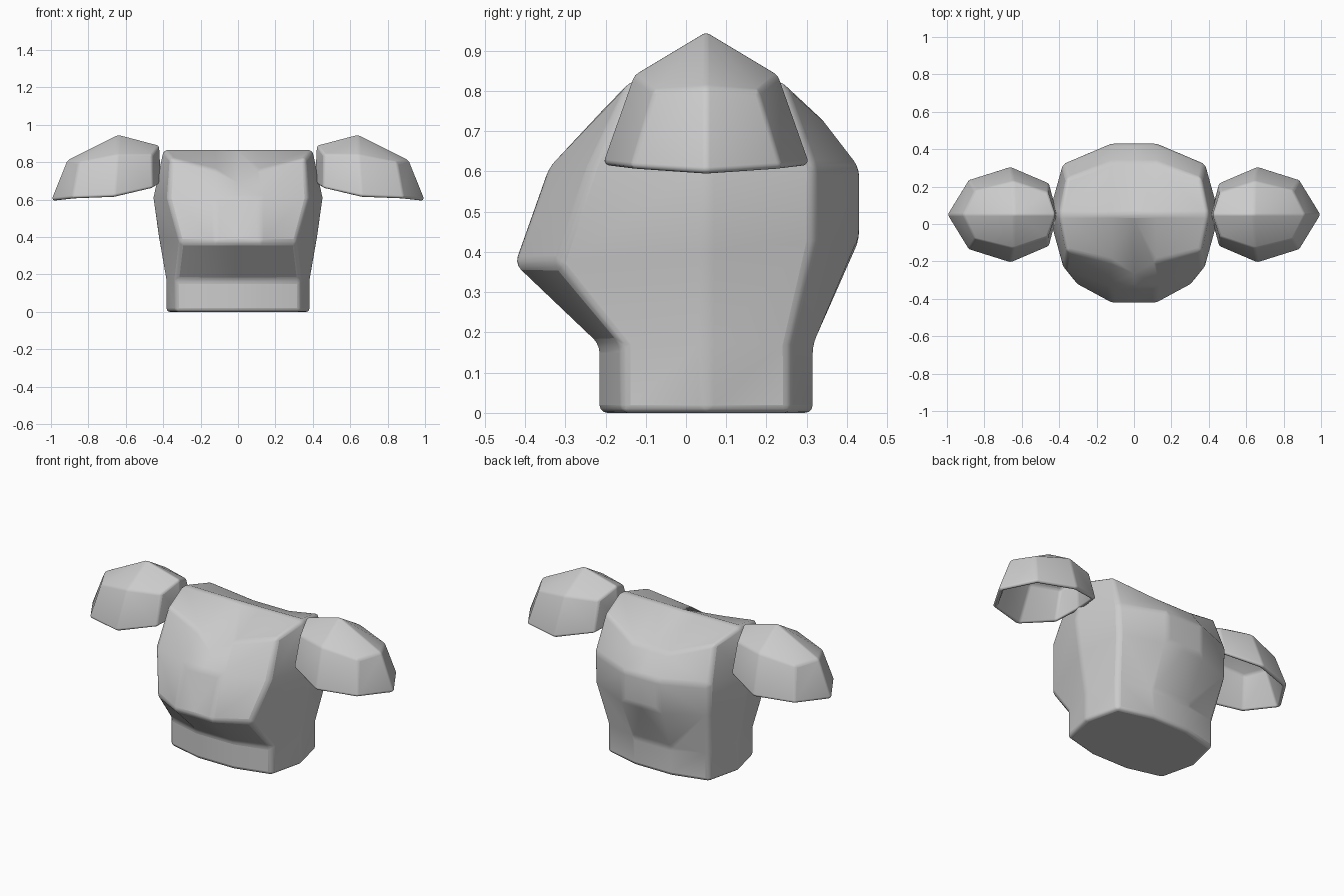
import bpy, bmesh

if "Cube" in bpy.data.objects:
    bpy.data.objects.remove(bpy.data.objects["Cube"])


def make_object(name, verts, faces, axes, location=(0, 0, 0), thickness=0, bevel=0.02):
    """Mesh from half (or quarter) of a shape, mirrored, optionally shelled, and rounded."""
    bm = bmesh.new()
    vs = [bm.verts.new(v) for v in verts]
    for f in faces:
        bm.faces.new([vs[i] for i in f])
    bmesh.ops.recalc_face_normals(bm, faces=bm.faces)
    # the widest face pointing the wrong way means the open shell is inside out
    flow = sum(f.normal.z * f.calc_area() * (f.calc_center_median().z - 0.6) for f in bm.faces)
    if flow < 0:
        bmesh.ops.reverse_faces(bm, faces=bm.faces)
    me = bpy.data.meshes.new(name)
    bm.to_mesh(me)
    bm.free()
    ob = bpy.data.objects.new(name, me)
    bpy.context.collection.objects.link(ob)
    ob.location = location
    mirror = ob.modifiers.new("mirror", 'MIRROR')
    mirror.use_axis = axes
    mirror.merge_threshold = 0.001
    if thickness:
        shell = ob.modifiers.new("shell", 'SOLIDIFY')
        shell.thickness = thickness
        shell.offset = -1
    bev = ob.modifiers.new("bevel", 'BEVEL')
    bev.width = bevel
    bev.segments = 3
    bev.limit_method = 'ANGLE'
    bev.angle_limit = 0.38
    bpy.ops.object.select_all(action='DESELECT')
    bpy.context.view_layer.objects.active = ob
    ob.select_set(True)
    bpy.ops.object.shade_smooth_by_angle(angle=0.7)
    return ob


# Torso: half rings (front z, back z, front y, front corner x y, side x, back corner x y, back y)
rings = [
    (0.00, 0.00, -0.215, 0.335, -0.16, 0.385, 0.335, 0.26, 0.315),
    (0.17, 0.17, -0.215, 0.335, -0.16, 0.385, 0.335, 0.26, 0.315),
    (0.37, 0.43, -0.425, 0.310, -0.32, 0.425, 0.375, 0.32, 0.430),
    (0.61, 0.61, -0.340, 0.375, -0.24, 0.455, 0.380, 0.32, 0.430),
]
verts = []
for zf, zb, fy, fx, fcy, sx, bx, bcy, by in rings:
    verts += [(0, fy, zf), (0.12, fy, zf), (fx, fcy, zf), (sx, 0.05, (zf + zb) / 2),
              (bx, bcy, zb), (0.12, by, zb), (0, by, zb)]
# neckline ring, dipping in the middle, then the ridge across the shoulders
verts += [(0, -0.265, 0.69), (0.12, -0.20, 0.76), (0.36, -0.145, 0.825), (0.40, 0.05, 0.868),
          (0.36, 0.245, 0.825), (0.12, 0.33, 0.74), (0, 0.33, 0.74)]
verts += [(0.12, 0.05, 0.87), (0, 0.05, 0.87)]
faces = [(r + i, r + i + 1, r + i + 8, r + i + 7) for r in range(0, 28, 7) for i in range(6)]
faces += [tuple(range(7)), (31, 30, 29, 35), (35, 29, 28, 36), (31, 35, 33, 32), (35, 36, 34, 33)]
make_object("torso_armour", verts, faces, (True, False, False))

# Shoulder pads: quarter of an open faceted dome, mirrored front to back and left to right
rim = [(0.41, 0, 0.69), (0.455, 0.17, 0.665), (0.66, 0.258, 0.62), (0.885, 0.187, 0.612), (1.0, 0, 0.60)]
upper = [(0.42, 0, 0.89), (0.46, 0.12, 0.84), (0.645, 0.18, 0.84), (0.85, 0.13, 0.80), (0.915, 0, 0.81)]
apex = [(0.64, 0, 0.948)]
pad_faces = [(i, i + 1, i + 6, i + 5) for i in range(4)]
pad_faces += [(i + 5, i + 6, 10) for i in range(4)]
make_object("shoulder_pads", rim + upper + apex, pad_faces, (True, True, False),
            location=(0, 0.05, 0), thickness=0.025, bevel=0.015)
